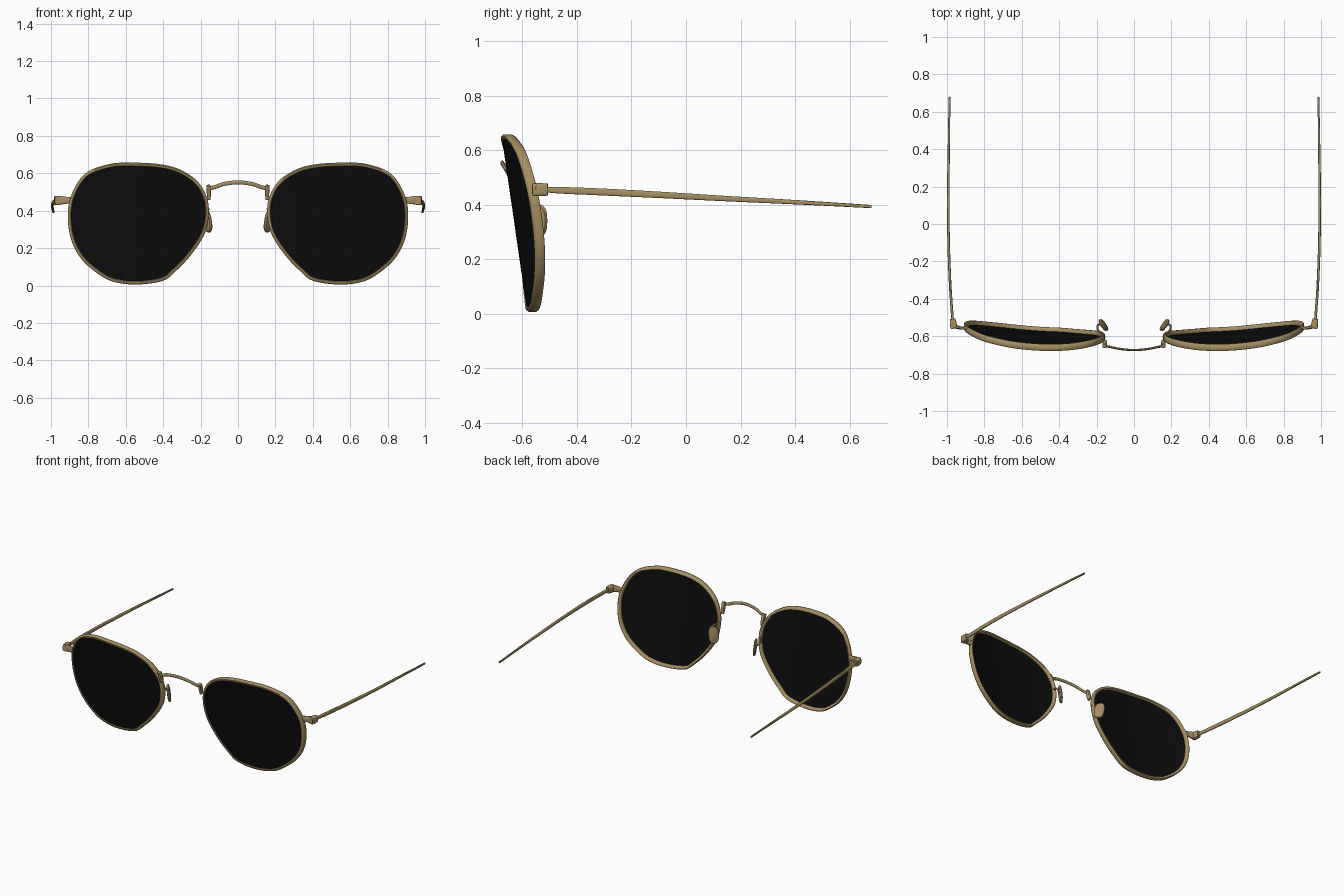
import bpy, bmesh, math
from mathutils import Vector

if "Cube" in bpy.data.objects:
    bpy.data.objects.remove(bpy.data.objects["Cube"])


def material(name, rgb):
    m = bpy.data.materials.new(name)
    m.diffuse_color = (*rgb, 1)
    m.use_nodes = True
    m.node_tree.nodes["Principled BSDF"].inputs["Base Color"].default_value = m.diffuse_color
    return m


GOLD = material("antique gold", (0.38, 0.275, 0.12))
BLACK = material("dark lens", (0.004, 0.004, 0.004))


def loft(name, rings, mat, closed=False, angle=40):
    """Skin a list of equal-length point rings; cap the ends unless closed."""
    bm = bmesh.new()
    vs = [[bm.verts.new(p) for p in r] for r in rings]
    n, m = len(vs), len(vs[0])
    for i in range(n if closed else n - 1):
        a, b = vs[i], vs[(i + 1) % n]
        for j in range(m):
            k = (j + 1) % m
            bm.faces.new((a[j], a[k], b[k], b[j]))
    if not closed:
        bm.faces.new(vs[0])
        bm.faces.new(vs[-1])
    bmesh.ops.recalc_face_normals(bm, faces=bm.faces)
    me = bpy.data.meshes.new(name)
    bm.to_mesh(me)
    bm.free()
    me.materials.append(mat)
    ob = bpy.data.objects.new(name, me)
    bpy.context.collection.objects.link(ob)
    bpy.ops.object.select_all(action='DESELECT')
    ob.select_set(True)
    bpy.context.view_layer.objects.active = ob
    bpy.ops.object.shade_smooth_by_angle(angle=math.radians(angle))
    return ob


def spline(pts, steps, closed=False):
    """Catmull-Rom curve through points of any dimension."""
    n, out = len(pts), []
    for i in range(n if closed else n - 1):
        if closed:
            q = [pts[(i + d) % n] for d in (-1, 0, 1, 2)]
        else:
            q = [pts[min(max(i + d, 0), n - 1)] for d in (-1, 0, 1, 2)]
        for s in range(steps):
            t = s / steps
            out.append(tuple(0.5 * (2 * b + (c - a) * t + (2 * a - 5 * b + 4 * c - d) * t * t
                                    + (3 * b - a - 3 * c + d) * t ** 3) for a, b, c, d in zip(*q)))
    return out if closed else out + [tuple(pts[-1])]


def sweep(name, pts, side, mat, power=1.0, sides=12, steps=6):
    """Sweep an oval along (x, y, z, half width, half height) points."""
    path = spline(pts, steps)
    rings = []
    for i, p in enumerate(path):
        a, b = path[max(i - 1, 0)], path[min(i + 1, len(path) - 1)]
        t = (Vector(b[:3]) - Vector(a[:3])).normalized()
        s = Vector(side)
        s = (s - t * s.dot(t)).normalized()
        u = t.cross(s)
        ring = []
        for k in range(sides):
            w = 2 * math.pi * (k + 0.5) / sides
            c, d = math.cos(w), math.sin(w)
            ring.append(Vector(p[:3]) + s * p[3] * math.copysign(abs(c) ** power, c)
                        + u * p[4] * math.copysign(abs(d) ** power, d))
        rings.append(ring)
    return loft(name, rings, mat)


# Lens outline (x, z) and the tilted, curved front surface
OUTLINE = spline([(.56, .657), (.42, .649), (.31, .62), (.21, .55), (.158, .435), (.173, .29),
                  (.25, .165), (.335, .075), (.40, .026), (.525, .006), (.64, .014), (.73, .05),
                  (.84, .145), (.9, .275), (.903, .445), (.825, .592), (.69, .649)], 6, True)


def front_y(x, z):
    return -0.68 + 0.145 * (0.65 - z) + 0.31 * (x - 0.42) ** 2


def inset(d):
    out, n = [], len(OUTLINE)
    for i, (x, z) in enumerate(OUTLINE):
        ax, az = OUTLINE[i - 1]
        bx, bz = OUTLINE[(i + 1) % n]
        tx, tz = bx - ax, bz - az
        l = math.hypot(tx, tz)
        out.append((x - tz / l * d, z + tx / l * d))
    return out


for side, s in (("right", 1), ("left", -1)):
    def at(x, y, z):
        return (s * x, y, z)

    def mir(pts):
        return [(s * p[0],) + tuple(p[1:]) for p in pts]

    # Metal rim: rounded band swept round the outline
    section = [(0, .007), (0, .03), (.005, .036), (.015, .036), (.02, .03), (.02, .006), (.015, 0), (.006, 0)]
    loops = [[at(x, front_y(x, z) + dy, z) for x, z in inset(d)] for d, dy in section]
    loft(f"{side}_rim", [list(r) for r in zip(*loops)], GOLD, closed=True, angle=50)

    # Curved dark lens
    edge = inset(0.013)
    cx, cz = 0.53, 0.34
    rings = []
    scales = (.03, .2, .4, .6, .8, 1)
    for dy, seq in ((.004, scales), (.016, scales[::-1])):
        for k in seq:
            ring = []
            for x, z in edge:
                px, pz = cx + (x - cx) * k, cz + (z - cz) * k
                ring.append(at(px, front_y(px, pz) + dy, pz))
            rings.append(ring)
    loft(f"{side}_lens", rings, BLACK)

    # Bridge mount and pad mount on the inner rim
    sweep(f"{side}_bridge_mount", mir([(.158, -.652, .535, .012, .012), (.156, -.64, .50, .012, .014),
                                       (.155, -.63, .46, .008, .012)]), (1, 0, 0), GOLD, 0.6)
    # Nose pad arm
    sweep(f"{side}_pad_arm", mir([(.157, -.605, .41, .006, .006), (.17, -.59, .40, .006, .006),
                                  (.193, -.565, .385, .006, .006), (.192, -.54, .37, .006, .006),
                                  (.168, -.538, .35, .006, .006)]), (0, 0, 1), GOLD, sides=8)
    # Nose pad: rounded plate facing the nose
    nrm = Vector((-.82, .54, .12)).normalized()
    up = Vector((.15, 0, 1))
    up = (up - nrm * up.dot(nrm)).normalized()
    wid = up.cross(nrm)
    mid = Vector((.163, -.54, .342))
    rings = []
    for off, k in ((-.011, .6), (-.008, .9), (0, 1), (.006, .93), (.01, .6)):
        ring = []
        for i in range(28):
            w = 2 * math.pi * i / 28
            c, d = math.cos(w), math.sin(w)
            p = (mid + nrm * off + wid * .036 * k * math.copysign(abs(c) ** .75, c)
                 + up * .06 * k * math.copysign(abs(d) ** .75, d))
            ring.append(at(*p))
        rings.append(ring)
    loft(f"{side}_nose_pad", rings, GOLD)

    # End piece joining the rim to the hinge
    sweep(f"{side}_end_piece", mir([(.89, -.555, .455, .01, .017), (.925, -.556, .456, .009, .02),
                                    (.955, -.548, .456, .011, .024), (.978, -.54, .455, .012, .02)]),
          (0, 1, 0), GOLD, 0.6)
    # Hinge block
    sweep(f"{side}_hinge", mir([(.962, -.56, .455, .017, .023), (.966, -.535, .455, .019, .024),
                                (.969, -.507, .455, .014, .022)]), (1, 0, 0), GOLD, 0.4, 16, 3)
    # Temple arm, tapering to the tip
    sweep(f"{side}_temple", mir([(.969, -.52, .455, .007, .008), (.973, -.47, .453, .007, .012),
                                 (.983, -.32, .447, .007, .013), (.991, -.1, .436, .007, .012),
                                 (.993, .15, .422, .007, .010), (.990, .42, .408, .006, .008),
                                 (.986, .68, .393, .005, .006)]), (1, 0, 0), GOLD, 0.6)

# Bridge over the nose
half = [(.165, -.65, .517, .007, .011), (.125, -.658, .526, .006, .011), (.075, -.668, .543, .006, .011)]
sweep("bridge", [(-p[0],) + p[1:] for p in half] + [(0, -.674, .552, .006, .011)] + half[::-1],
      (0, 1, 0), GOLD)
